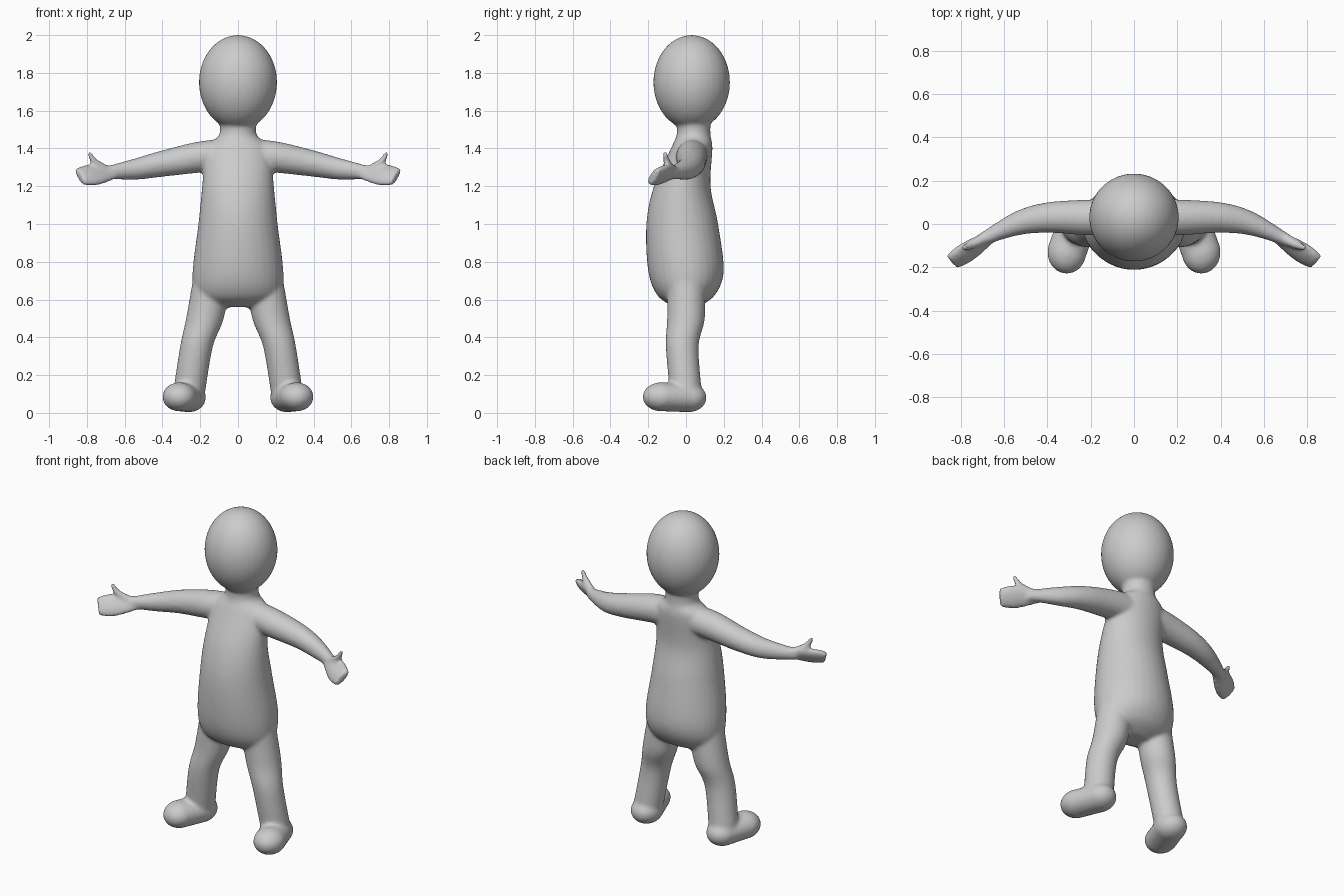
import bpy, bmesh, math
from mathutils import Matrix, Vector

cube = bpy.data.objects.get("Cube")
if cube:
    bpy.data.objects.remove(cube, do_unlink=True)

RIGHTWARD, BACKWARD, UPWARD = Matrix.Identity(3)
SIDES, STEPS = 32, 6


def catmull_rom(before, start, end, after, t):
    """Smooth blend from start to end, guided by the neighbouring sections."""
    slope_in, slope_out = (end - before) / 2, (after - start) / 2
    gap = end - start
    bend = 3 * gap - 2 * slope_in - slope_out
    twist = slope_in + slope_out - 2 * gap
    return start + t * (slope_in + t * (bend + t * twist))


def smooth_rows(rows):
    """Fill in sections between the given ones."""
    padded = [rows[0], *rows, rows[-1]]
    result = []
    for group in zip(padded, padded[1:], padded[2:], padded[3:]):
        for step in range(STEPS):
            result.append([catmull_rom(*values, step / STEPS) for values in zip(*group)])
    return result + [rows[-1]]


def loft(bm, rows, width_axis, depth_axis, side=1):
    """Skin elliptical sections (x, y, z, width, depth); side=-1 mirrors the part."""
    rings = []
    for x, y, z, width, depth in smooth_rows(rows):
        ring = []
        for k in range(SIDES):
            angle = math.tau * k / SIDES
            point = Vector((x, y, z))
            point += width_axis * width * math.cos(angle)
            point += depth_axis * depth * math.sin(angle)
            point.x *= side
            ring.append(bm.verts.new(point))
        rings.append(ring)
    faces = [bm.faces.new(rings[0]), bm.faces.new(rings[-1])]
    for ring, following in zip(rings, rings[1:]):
        for k in range(SIDES):
            faces.append(bm.faces.new((ring[k - 1], ring[k], following[k], following[k - 1])))
    bmesh.ops.recalc_face_normals(bm, faces=faces)


def tube(bm, rows, width_axis, depth_axis, side, flatness=1):
    """Loft sections (x, y, z, radius) whose depth is a fixed share of the radius."""
    full_rows = [(*row, row[-1] * flatness) for row in rows]
    loft(bm, full_rows, width_axis, depth_axis, side)


def ellipsoid(bm, centre, radii, side=1):
    centre = Vector((centre[0] * side, *centre[1:]))
    placement = Matrix.LocRotScale(centre, None, Vector(radii))
    bmesh.ops.create_uvsphere(bm, u_segments=SIDES, v_segments=SIDES, radius=1, matrix=placement)


def add_torso(bm):
    # Pear-shaped trunk from neck to crotch: y, z, width, depth
    profile = [
        (.04, 1.55, .1, .09),
        (.04, 1.47, .1, .09),
        (.03, 1.4, .17, .11),
        (-.02, 1.2, .19, .15),
        (-.02, 1, .21, .19),
        (0, .75, .24, .2),
        (0, .62, .22, .15),
        (0, .56, .12, .06),
    ]
    loft(bm, [(0, *row) for row in profile], RIGHTWARD, BACKWARD)


def add_leg(bm, side):
    leg = [(.14, 0, .7, .1), (.175, 0, .5, .1), (.22, -.02, .35, .087), (.26, 0, .1, .085)]
    tube(bm, leg, RIGHTWARD, BACKWARD, side)

    # Foot: overlapping balls from heel to bulbous toe, turned outwards
    heel, toe = Vector((.26, .01, .08)), Vector((.31, -.13, .085))
    balls = 5
    for k in range(balls):
        ellipsoid(bm, heel.lerp(toe, k / (balls - 1)), (.09, .1, .077), side)


def add_arm(bm, side):
    arm = [
        (.03, .04, 1.37, .08),
        (.2, .03, 1.355, .083),
        (.4, .03, 1.32, .07),
        (.55, 0, 1.29, .056),
        (.72, -.08, 1.27, .03),
    ]
    tube(bm, arm, BACKWARD, UPWARD, side)

    # Flat mitten, with a slanted palm facing forwards and up
    wrist, fingertips = Vector((.65, -.05, 1.275)), Vector((.84, -.175, 1.25))
    across = Vector((.6, .6, 1)).normalized()
    through = (fingertips - wrist).cross(across).normalized()
    widths = (.04, .053, .064, .067, .055)
    hand = []
    for k, width in enumerate(widths):
        hand.append((*wrist.lerp(fingertips, k / (len(widths) - 1)), width))
    tube(bm, hand, across, through, side, flatness=.42)

    # Thumb curling upwards
    thumb = [(.7, -.07, 1.285, .028), (.76, -.1, 1.33, .02), (.79, -.11, 1.38, .012)]
    tube(bm, thumb, (RIGHTWARD - UPWARD).normalized(), BACKWARD, side)


def fuse(body):
    """Merge the overlapping parts into one soft skin."""
    remesh = body.modifiers.new("fuse", 'REMESH')
    remesh.mode = 'VOXEL'
    remesh.voxel_size = .01
    soften = body.modifiers.new("soften", 'SMOOTH')
    soften.iterations = 10
    bpy.context.view_layer.objects.active = body
    body.select_set(True)
    for modifier in (remesh.name, soften.name):
        bpy.ops.object.modifier_apply(modifier=modifier)
    bpy.ops.object.shade_smooth()


bm = bmesh.new()
ellipsoid(bm, (0, .03, 1.75), (.207, .203, .25))  # head
add_torso(bm)
for side in (-1, 1):
    add_leg(bm, side)
    add_arm(bm, side)
mesh = bpy.data.meshes.new("figure_body")
bm.to_mesh(mesh)
bm.free()
body = bpy.data.objects.new("figure_body", mesh)
bpy.context.collection.objects.link(body)
fuse(body)

# Plain grey clay
clay = bpy.data.materials.new("light_grey")
clay.use_nodes = True
clay.diffuse_color = (.6, .6, .6, 1)
clay.node_tree.nodes["Principled BSDF"].inputs["Base Color"].default_value = clay.diffuse_color
body.data.materials.clear()
body.data.materials.append(clay)
